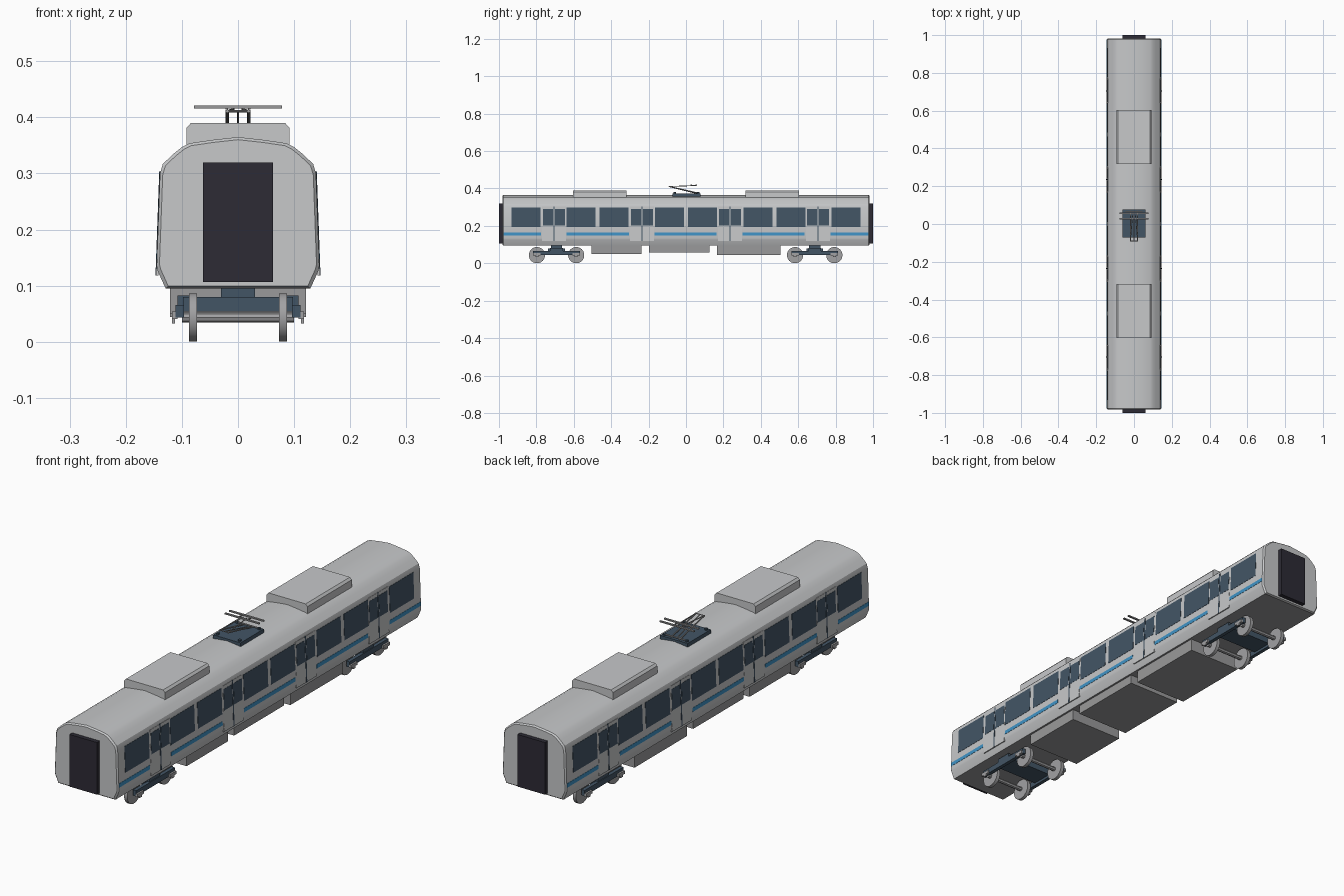
import bpy, bmesh, math
from mathutils import Vector

cube = bpy.data.objects.get("Cube")
if cube:
    bpy.data.objects.remove(cube, do_unlink=True)


def material(name, r, g, b):
    m = bpy.data.materials.new(name)
    m.use_nodes = True
    m.diffuse_color = (r, g, b, 1)
    m.node_tree.nodes["Principled BSDF"].inputs["Base Color"].default_value = (r, g, b, 1)
    return m


BODY = material("light grey paint", 0.57, 0.58, 0.59)
UNDER = material("underframe grey", 0.32, 0.32, 0.325)
GLASS = material("dark blue grey", 0.055, 0.09, 0.13)
STRIPE = material("blue stripe", 0.05, 0.29, 0.56)
RUBBER = material("black rubber", 0.026, 0.024, 0.035)
STEEL = material("wheel steel", 0.36, 0.36, 0.37)


def finish(name, bm, mats, smooth=None):
    bmesh.ops.recalc_face_normals(bm, faces=bm.faces)
    mesh = bpy.data.meshes.new(name)
    bm.to_mesh(mesh)
    bm.free()
    for m in mats:
        mesh.materials.append(m)
    ob = bpy.data.objects.new(name, mesh)
    bpy.context.collection.objects.link(ob)
    if smooth:
        bpy.ops.object.select_all(action='DESELECT')
        ob.select_set(True)
        bpy.context.view_layer.objects.active = ob
        bpy.ops.object.shade_smooth_by_angle(angle=math.radians(smooth))
    return ob


def loft(bm, rings):
    """Joins rings of points into a closed solid."""
    rows = [[bm.verts.new(p) for p in ring] for ring in rings]
    n = len(rows[0])
    for a, b in zip(rows, rows[1:]):
        for i in range(n):
            j = (i + 1) % n
            bm.faces.new((a[i], a[j], b[j], b[i]))
    bm.faces.new(rows[0])
    bm.faces.new(rows[-1][::-1])


def prism(bm, outline, y0, y1):
    loft(bm, [[(x, y, z) for x, z in outline] for y in (y0, y1)])


def box(bm, x0, x1, y0, y1, z0, z1):
    prism(bm, [(x0, z0), (x1, z0), (x1, z1), (x0, z1)], y0, y1)


def rod(bm, a, b, r, sides=8):
    a, b = Vector(a), Vector(b)
    d = b - a
    u = d.orthogonal().normalized()
    v = d.normalized().cross(u)
    angles = [math.tau * i / sides for i in range(sides)]
    loft(bm, [[c + (u * math.cos(t) + v * math.sin(t)) * r for t in angles] for c in (a, b)])


# Body shell with slightly chamfered ends
half = [(0.129, 0.095), (0.143, 0.126), (0.145, 0.135), (0.139, 0.300), (0.134, 0.317),
        (0.115, 0.335), (0.100, 0.347), (0.086, 0.354), (0.045, 0.360)]
outline = half + [(0, 0.365)] + [(-x, z) for x, z in reversed(half)]
bm = bmesh.new()
rings = []
for y, s in ((-0.982, 0.965), (-0.976, 1), (0.976, 1), (0.982, 0.965)):
    rings.append([(x * s, y, 0.23 + (z - 0.23) * s) for x, z in outline])
loft(bm, rings)
bm.normal_update()
for f in bm.faces:
    if f.calc_center_median().z < 0.1:
        f.material_index = 1
finish("body_shell", bm, [BODY, UNDER], 30)


# Plates lying on the sloping side walls
def side_x(z):
    return 0.145 - 0.006 * (z - 0.135) / 0.165


def side_plate(bm, y0, y1, z0, z1, proud):
    for s in (-1, 1):
        prism(bm, [(s * (side_x(z0) - 0.004), z0), (s * (side_x(z0) + proud), z0),
                   (s * (side_x(z1) + proud), z1), (s * (side_x(z1) - 0.004), z1)], y0, y1)


doors = [-0.705, -0.235, 0.235, 0.705]
windows, leaves, panes, slits, stripes = [bmesh.new() for _ in range(5)]
for c in (0.0875, 0.385, 0.5615, 0.855):
    for s in (-1, 1):
        side_plate(windows, s * c - 0.078, s * c + 0.078, 0.193, 0.299, 0.001)
for d in doors:
    side_plate(leaves, d - 0.064, d + 0.064, 0.118, 0.303, 0.0005)
    side_plate(slits, d - 0.003, d + 0.003, 0.118, 0.304, 0.0015)
    for c in (d - 0.032, d + 0.032):
        side_plate(panes, c - 0.027, c + 0.027, 0.203, 0.289, 0.0012)
starts = [-0.976] + [d + 0.067 for d in doors]
ends = [d - 0.071 for d in doors] + [0.976]
for a, b in zip(starts, ends):
    side_plate(stripes, a, b, 0.148, 0.164, 0.001)
finish("side_windows", windows, [GLASS])
finish("door_leaves", leaves, [BODY])
finish("door_windows", panes, [GLASS])
finish("door_slits", slits, [GLASS])
finish("side_stripes", stripes, [STRIPE])

# Gangway bellows at both ends
for name, s in (("front_gangway", -1), ("back_gangway", 1)):
    bm = bmesh.new()
    box(bm, -0.062, 0.062, s * 0.97, s, 0.107, 0.32)
    finish(name, bm, [RUBBER])

# Roof units with chamfered shoulders
hood = [(0.092, 0.345), (0.092, 0.381), (0.084, 0.39)]
hood += [(-x, z) for x, z in reversed(hood)]
for name, s in (("front_roof_unit", -1), ("back_roof_unit", 1)):
    bm = bmesh.new()
    prism(bm, hood, s * 0.317, s * 0.604)
    finish(name, bm, [BODY])

# Equipment cases under the floor
for name, y0, y1, z in (("front_case", -0.505, -0.238, 0.05), ("middle_case", -0.198, 0.126, 0.058),
                        ("back_case", 0.165, 0.505, 0.044)):
    bm = bmesh.new()
    box(bm, -0.121, 0.121, y0, y1, z, 0.1)
    finish(name, bm, [UNDER])

# Bogies: frame, axle boxes, axles and wheels
for name, c in (("front", -0.692), ("back", 0.688)):
    frame, steel = bmesh.new(), bmesh.new()
    box(frame, -0.098, 0.098, c - 0.045, c + 0.045, 0.054, 0.08)
    box(frame, -0.03, 0.03, c - 0.03, c + 0.03, 0.075, 0.1)
    for s in (-1, 1):
        box(frame, s * 0.096, s * 0.111, c - 0.125, c + 0.125, 0.043, 0.066)
        box(frame, s * 0.085, s * 0.108, c - 0.034, c + 0.034, 0.064, 0.083)
        for a in (c - 0.105, c + 0.105):
            box(steel, s * 0.108, s * 0.118, a - 0.02, a + 0.02, 0.041, 0.054)
            box(steel, s * 0.112, s * 0.118, a - 0.008, a + 0.008, 0.033, 0.045)
            rod(steel, (s * 0.073, a, 0.0435), (s * 0.0875, a, 0.0435), 0.0435, 20)
    for a in (c - 0.105, c + 0.105):
        rod(steel, (-0.1, a, 0.0435), (0.1, a, 0.0435), 0.009)
    finish(name + "_bogie_frame", frame, [GLASS])
    finish(name + "_wheelsets", steel, [STEEL], 30)

# Folded current collector on the roof
base, arms = bmesh.new(), bmesh.new()
box(base, -0.062, 0.062, -0.072, 0.078, 0.352, 0.373)
for y in (-0.06, 0.066):
    for x in (-0.05, 0.05):
        rod(base, (x, y, 0.37), (x, y, 0.38), 0.006)
for s in (-1, 1):
    rod(arms, (s * 0.019, 0.07, 0.374), (s * 0.019, -0.092, 0.411), 0.003)
    rod(arms, (s * 0.019, -0.088, 0.411), (s * 0.008, 0.045, 0.415), 0.002)
rod(arms, (0, 0.06, 0.372), (0, -0.09, 0.41), 0.002)
rod(arms, (-0.022, -0.09, 0.411), (0.022, -0.09, 0.411), 0.002)
rod(arms, (-0.045, 0.066, 0.377), (0.045, 0.066, 0.377), 0.003)
for y in (0.028, 0.056):
    box(arms, -0.078, 0.078, y - 0.004, y + 0.004, 0.416, 0.421)
for x in (-0.02, 0.02):
    box(arms, x - 0.002, x + 0.002, 0.028, 0.056, 0.414, 0.418)
finish("collector_base", base, [GLASS])
finish("collector_arms", arms, [UNDER], 40)
